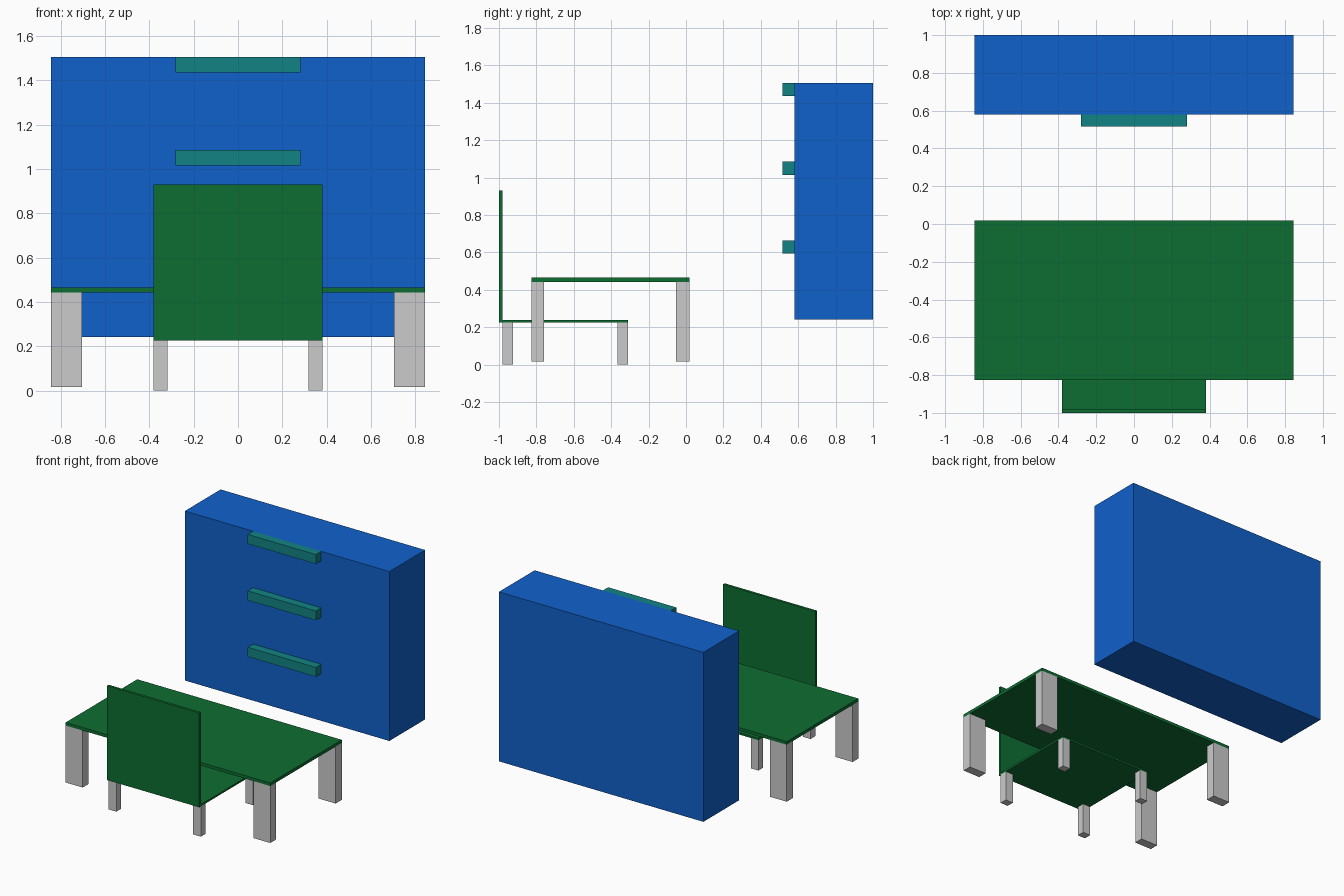
import bpy

if "Cube" in bpy.data.objects:
    bpy.data.objects.remove(bpy.data.objects["Cube"])


def material(name, color):
    mat = bpy.data.materials.new(name)
    mat.diffuse_color = (*color, 1)
    mat.use_nodes = True
    mat.node_tree.nodes["Principled BSDF"].inputs["Base Color"].default_value = mat.diffuse_color
    return mat


BLUE = material("blue", (0.005, 0.12, 0.6))
TEAL = material("teal", (0.006, 0.23, 0.23))
GREEN = material("green", (0.004, 0.155, 0.032))


def box(name, x, y, z, mat=None):
    """Box spanning the (low, high) range given on each axis."""
    spans = (x, y, z)
    bpy.ops.mesh.primitive_cube_add(size=1, location=[(a + b) / 2 for a, b in spans])
    obj = bpy.context.object
    obj.name = name
    obj.scale = [b - a for a, b in spans]
    bpy.ops.object.transform_apply(location=False, rotation=False, scale=True)
    if mat:
        obj.data.materials.append(mat)
    return obj


def legs(prefix, x_inner, x_outer, front, back, z):
    """Four legs, one at each corner."""
    for row, y in (("front", front), ("back", back)):
        box(f"{prefix}_{row}_left_leg", (-x_outer, -x_inner), y, z)
        box(f"{prefix}_{row}_right_leg", (x_inner, x_outer), y, z)


# Wall cabinet with three handles
box("cabinet", (-0.844, 0.844), (0.579, 1.0), (0.242, 1.506), BLUE)
for i in range(3):
    z = 0.594 + 0.421 * i
    box(f"cabinet_handle_{i + 1}", (-0.281, 0.281), (0.516, 0.579), (z, z + 0.07), TEAL)

# Table
box("table_top", (-0.844, 0.844), (-0.825, 0.018), (0.442, 0.465), GREEN)
legs("table", 0.704, 0.844, (-0.825, -0.758), (-0.054, 0.018), (0.017, 0.442))

# Chair
box("chair_seat", (-0.38, 0.38), (-0.981, -0.311), (0.226, 0.24), GREEN)
box("chair_back", (-0.38, 0.38), (-1.0, -0.981), (0.226, 0.93), GREEN)
legs("chair", 0.317, 0.38, (-0.981, -0.925), (-0.366, -0.311), (0.0, 0.226))
